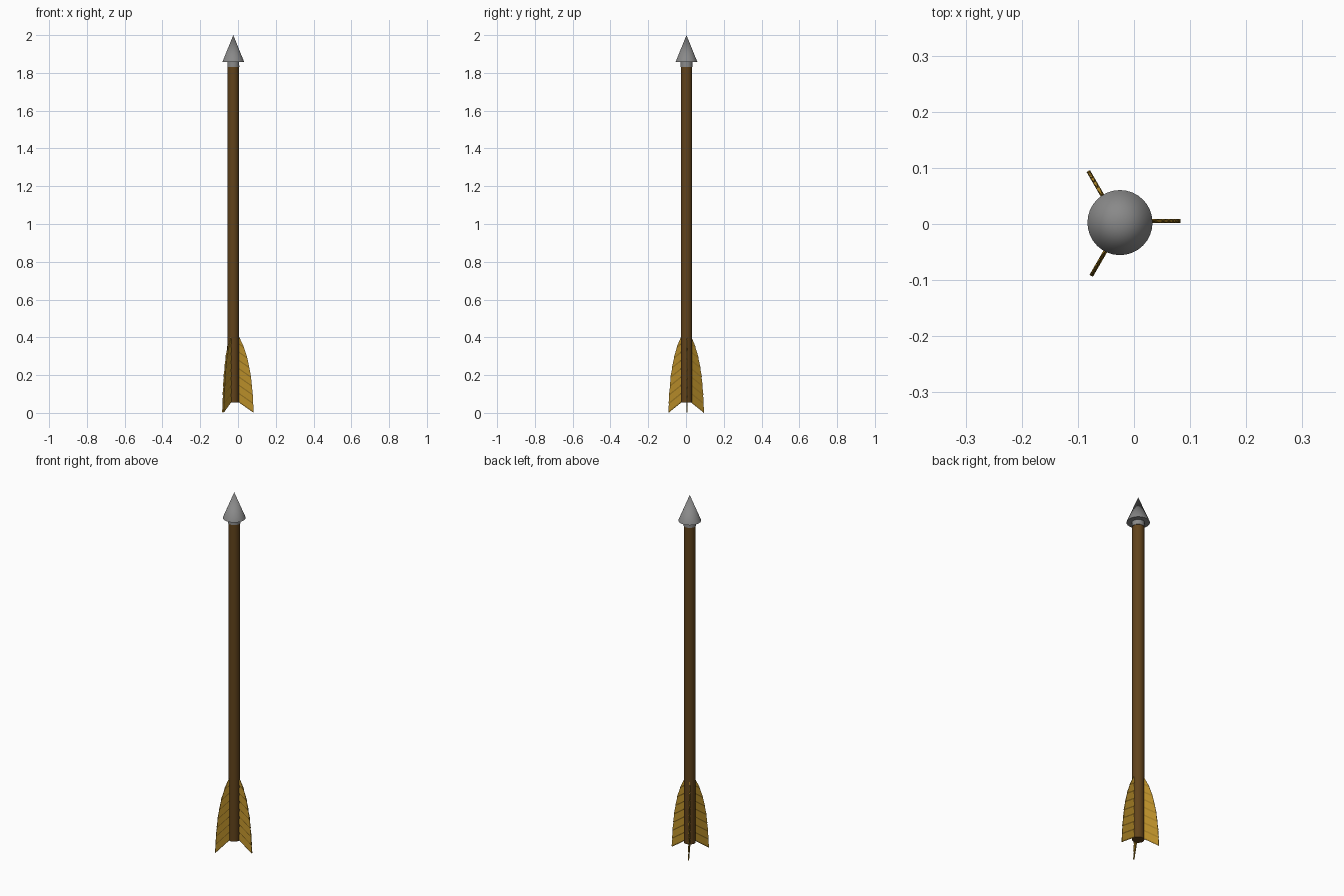
import bpy, bmesh, math
from mathutils import Matrix

if "Cube" in bpy.data.objects:
    bpy.data.objects.remove(bpy.data.objects["Cube"])

CX, CY = -0.025, 0.0025   # arrow axis


def material(name, rgb):
    m = bpy.data.materials.new(name)
    m.diffuse_color = (*rgb, 1)
    m.use_nodes = True
    m.node_tree.nodes["Principled BSDF"].inputs["Base Color"].default_value = m.diffuse_color
    return m


def finish(name, bm, mat, smooth=True):
    bmesh.ops.recalc_face_normals(bm, faces=bm.faces)
    me = bpy.data.meshes.new(name)
    bm.to_mesh(me)
    bm.free()
    ob = bpy.data.objects.new(name, me)
    bpy.context.collection.objects.link(ob)
    ob.location = (CX, CY, 0)
    me.materials.append(mat)
    if smooth:
        bpy.ops.object.select_all(action='DESELECT')
        ob.select_set(True)
        bpy.context.view_layer.objects.active = ob
        bpy.ops.object.shade_smooth_by_angle(angle=math.radians(35))
    return ob


def lathe(name, profile, mat, n=32):
    """Spin an (r, z) profile that starts and ends on the axis."""
    bm = bmesh.new()
    vs = [bm.verts.new((r, 0, z)) for r, z in profile]
    es = [bm.edges.new(p) for p in zip(vs, vs[1:])]
    bmesh.ops.spin(bm, geom=vs + es, axis=(0, 0, 1), cent=(0, 0, 0),
                   angle=math.tau, steps=n)
    bmesh.ops.remove_doubles(bm, verts=bm.verts, dist=1e-5)
    return finish(name, bm, mat)


wood = material("wood", (0.12, 0.056, 0.011))
feather = material("feather", (0.47, 0.26, 0.022))
steel = material("steel", (0.25, 0.25, 0.25))

# Shaft
lathe("shaft", [(0, 0.055), (0.03, 0.055), (0.03, 1.84), (0, 1.84)], wood)

# Head: socket collar and cone
lathe("arrowhead", [(0, 1.83), (0.032, 1.83), (0.031, 1.857),
                    (0.058, 1.857), (0, 2.0)], steel)

# Fletching: outer radius against height of the barb root
OUTLINE = [(0.055, 0.108), (0.15, 0.103), (0.25, 0.092),
           (0.33, 0.072), (0.375, 0.052), (0.405, 0.03)]
ROOT, BARBS = 0.026, 8


def outer(s):
    for (a, ra), (b, rb) in zip(OUTLINE, OUTLINE[1:]):
        if s <= b + 1e-6:
            return ra + (rb - ra) * (s - a) / (b - a)
    return OUTLINE[-1][1]


def vane(name, angle):
    bm = bmesh.new()
    step = 0.35 / BARBS
    # each barb: steep lower face, then a long taper to a thin upper edge
    section = [(0, 0.0004), (0.17, 0.0035), (1, 0.0004),
               (1, -0.0004), (0.17, -0.0035), (0, -0.0004)]
    n = len(section)
    for i in range(BARBS):
        s0 = 0.055 + i * step
        rings = []
        for end in (0, 1):
            ring = []
            for f, y in section:
                s = s0 + f * step
                r = max(outer(s), ROOT + 0.004) if end else ROOT
                z = s - 0.70 * (r - 0.03)
                ring.append(bm.verts.new((r, 0.003 + y, z)))
            rings.append(ring)
        for k in range(n):
            j = (k + 1) % n
            bm.faces.new((rings[0][k], rings[0][j], rings[1][j], rings[1][k]))
        for ring in rings:
            bm.faces.new(ring)
    bm.transform(Matrix.Rotation(angle, 4, 'Z'))
    return finish(name, bm, feather, smooth=False)


for i in range(3):
    vane(f"fletching_{i + 1}", i * math.tau / 3)
